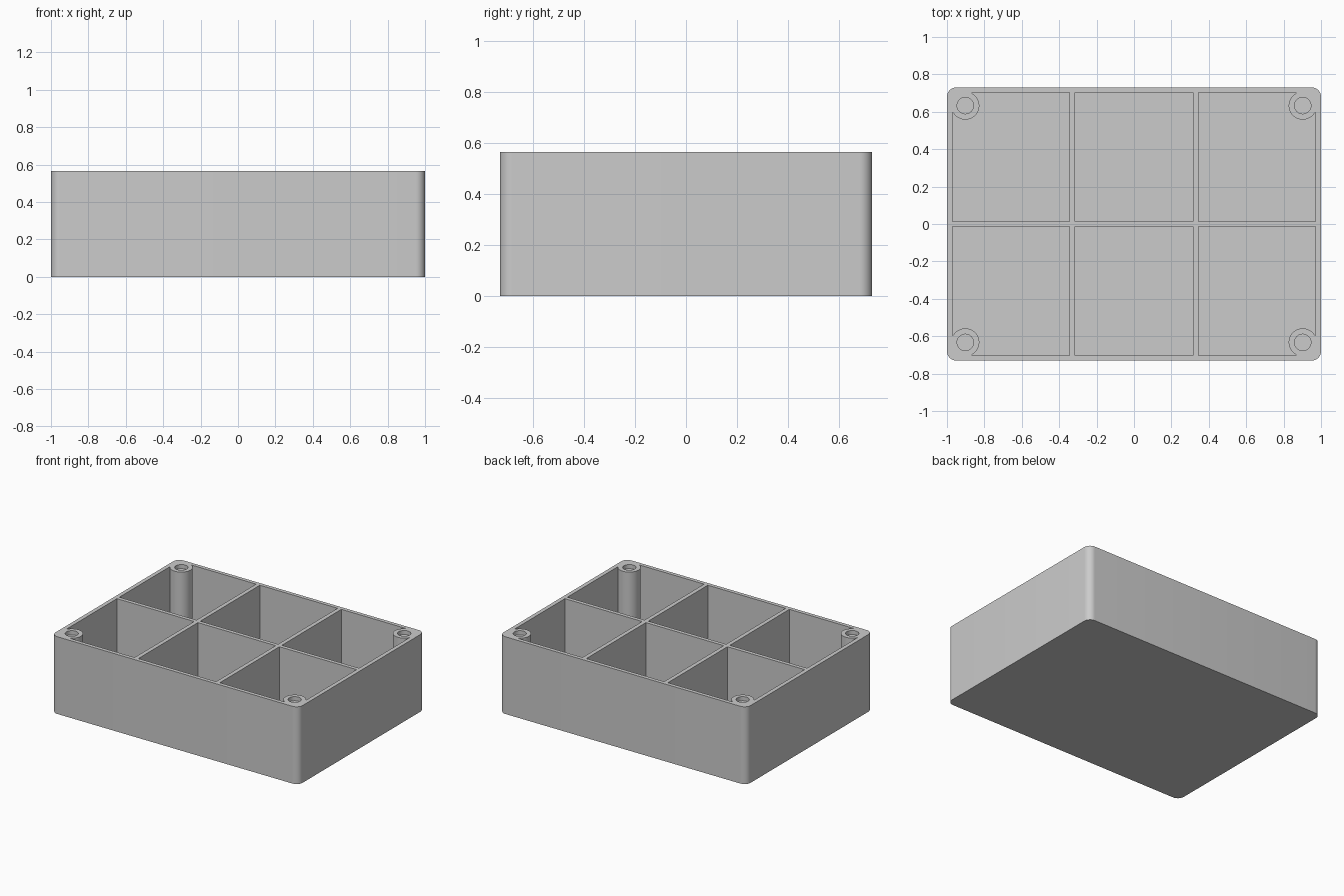
import bpy, bmesh, math

cube = bpy.data.objects.get("Cube")
if cube:
    bpy.data.objects.remove(cube, do_unlink=True)

HALF_X, HALF_Y, HEIGHT = 1.0, 0.73, 0.565
CORNER_R = 0.05
FLOOR = 0.03
POST_X, POST_Y, POST_R = 0.902, 0.633, 0.075
HOLE_R, HOLE_DEPTH = 0.044, 0.03
BLOCK = 0.036          # offset of the filled corner from the post centre

grey = bpy.data.materials.new("light grey plastic")
grey.use_nodes = True
colour = (0.6, 0.6, 0.6, 1)
grey.diffuse_color = colour
grey.node_tree.nodes["Principled BSDF"].inputs["Base Color"].default_value = colour


def arc(cx, cy, r, start, end, steps):
    """Points along an arc, angles in degrees."""
    angles = [math.radians(start + (end - start) * i / steps) for i in range(steps + 1)]
    return [(cx + r * math.cos(a), cy + r * math.sin(a)) for a in angles]


def prism(bm, outline, z0, z1):
    """Closed vertical prism over an outline."""
    base = bm.faces.new([bm.verts.new((x, y, z0)) for x, y in outline])
    top = bmesh.ops.extrude_face_region(bm, geom=[base])["geom"]
    verts = [v for v in top if isinstance(v, bmesh.types.BMVert)]
    bmesh.ops.translate(bm, verts=verts, vec=(0, 0, z1 - z0))


def make_object(name, bm):
    bmesh.ops.recalc_face_normals(bm, faces=bm.faces)
    mesh = bpy.data.meshes.new(name)
    bm.to_mesh(mesh)
    bm.free()
    mesh.materials.append(grey)
    obj = bpy.data.objects.new(name, mesh)
    bpy.context.collection.objects.link(obj)
    return obj


# Solid body with rounded vertical corners
bm = bmesh.new()
ix, iy = HALF_X - CORNER_R, HALF_Y - CORNER_R
outline = []
for i, (sx, sy) in enumerate([(1, 1), (-1, 1), (-1, -1), (1, -1)]):
    outline += arc(sx * ix, sy * iy, CORNER_R, 90 * i, 90 * i + 90, 10)
prism(bm, outline, 0, HEIGHT)
tray = make_object("divided_tray", bm)

# Compartments: plain in the middle, wrapped around a post at the corners
bm = bmesh.new()
Y0, Y1 = 0.014, 0.702
TOP = HEIGHT + 0.1
bite = math.degrees(math.asin(BLOCK / POST_R))
corner = [(0.345, Y0), (0.97, Y0), (0.97, POST_Y - BLOCK)]
corner += arc(POST_X, POST_Y, POST_R, -bite, -270 + bite, 32)
corner += [(POST_X - BLOCK, Y1), (0.345, Y1)]
middle = [(-0.315, Y0), (0.315, Y0), (0.315, Y1), (-0.315, Y1)]
for sy in (1, -1):
    prism(bm, [(x, sy * y) for x, y in middle], FLOOR, TOP)
    for sx in (1, -1):
        prism(bm, [(sx * x, sy * y) for x, y in corner], FLOOR, TOP)
        # Round recess in the post top
        hole = arc(sx * POST_X, sy * POST_Y, HOLE_R, 0, 360, 32)[:-1]
        prism(bm, hole, HEIGHT - HOLE_DEPTH, TOP)
cutter = make_object("compartment_cutter", bm)
cutter.hide_render = True

# Cut the compartments and recesses out of the body
cut = tray.modifiers.new("compartments", "BOOLEAN")
cut.operation = "DIFFERENCE"
cut.solver = "EXACT"
cut.object = cutter
bpy.ops.object.select_all(action="DESELECT")
bpy.context.view_layer.objects.active = tray
tray.select_set(True)
bpy.ops.object.modifier_apply(modifier=cut.name)
bpy.data.objects.remove(cutter, do_unlink=True)
bpy.ops.object.shade_smooth_by_angle(angle=math.radians(30))
